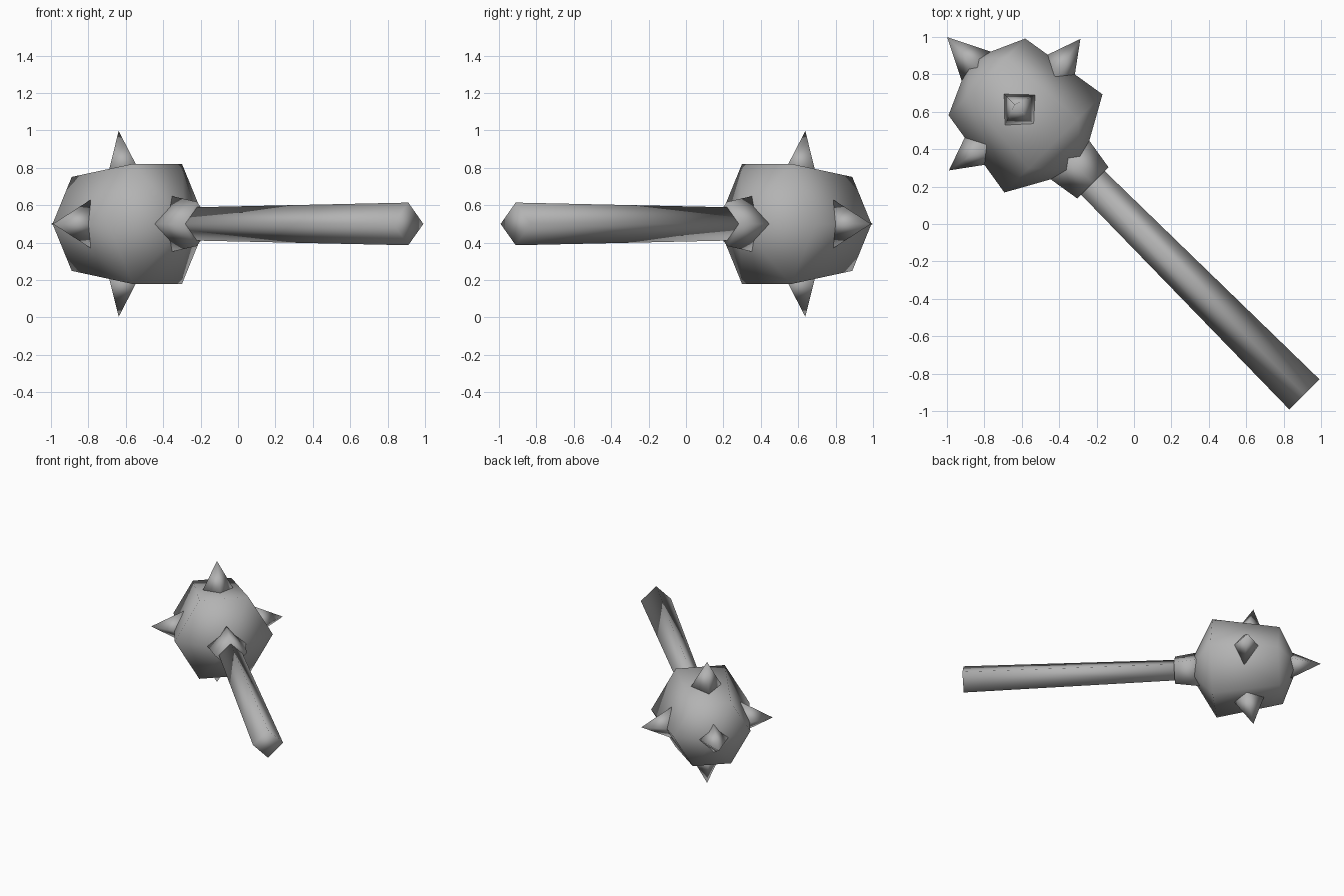
import bpy
import bmesh
from math import cos, sin, pi
from mathutils import Matrix, Vector

if "Cube" in bpy.data.objects:
    bpy.data.objects.remove(bpy.data.objects["Cube"])

# One plain grey for the whole mace
GREY = (0.45, 0.45, 0.45, 1.0)
metal = bpy.data.materials.new("grey_metal")
metal.use_nodes = True
metal.diffuse_color = GREY
metal.node_tree.nodes["Principled BSDF"].inputs["Base Color"].default_value = GREY

# The mace lies flat on the diagonal: local x runs from the head to the grip
PLACE = Matrix.Translation((-0.638, 0.638, 0.5)) @ Matrix.Rotation(-pi / 4, 4, "Z")


def loft(name, profile, sides, turn=None):
    """Join rings of (position along x, radius, sideways shift); radius 0 is a point."""
    bm = bmesh.new()
    rings = []
    for x, radius, shift in profile:
        count = sides if radius else 1
        rings.append([bm.verts.new((x, radius * cos(2 * pi * i / sides) + shift,
                                    radius * sin(2 * pi * i / sides)))
                      for i in range(count)])
    for low, high in zip(rings, rings[1:]):
        for i in range(sides):
            j = (i + 1) % sides
            corners = [low[i % len(low)], low[j % len(low)],
                       high[j % len(high)], high[i % len(high)]]
            bm.faces.new(list(dict.fromkeys(corners)))
    # Close any open end
    for ring in (rings[0], rings[-1]):
        if len(ring) > 1:
            bm.faces.new(ring)
    bmesh.ops.recalc_face_normals(bm, faces=bm.faces)
    bm.transform(PLACE @ (turn or Matrix.Identity(4)))
    mesh = bpy.data.meshes.new(name)
    bm.to_mesh(mesh)
    bm.free()
    mesh.materials.append(metal)
    mesh.shade_smooth()
    obj = bpy.data.objects.new(name, mesh)
    bpy.context.collection.objects.link(obj)
    return obj


# Six-sided head, wider towards the handle
loft("head", [(-0.34, 0, 0), (-0.21, 0.29, 0), (0.293, 0.371, 0), (0.5, 0, 0)], 6)

# Four-sided collar and tapering handle
loft("collar", [(0.4, 0.149, 0), (0.592, 0.118, 0)], 4)
loft("handle", [(0.45, 0.087, 0), (2.19, 0.114, 0)], 4)

# Spike on the end of the head
loft("end_spike", [(-0.26, 0.125, 0), (-0.51, 0, 0)], 4)

# Four spikes round the head, each leaning square to its sloping side
side_names = ["left_spike", "top_spike", "right_spike", "bottom_spike"]
outward = Matrix.Rotation(pi / 2, 4, "Z")
for i, name in enumerate(side_names):
    turn = Matrix.Rotation(i * pi / 2, 4, "X") @ outward
    loft(name, [(0.26, 0.128, -0.045), (0.497, 0, 0)], 4, turn)
